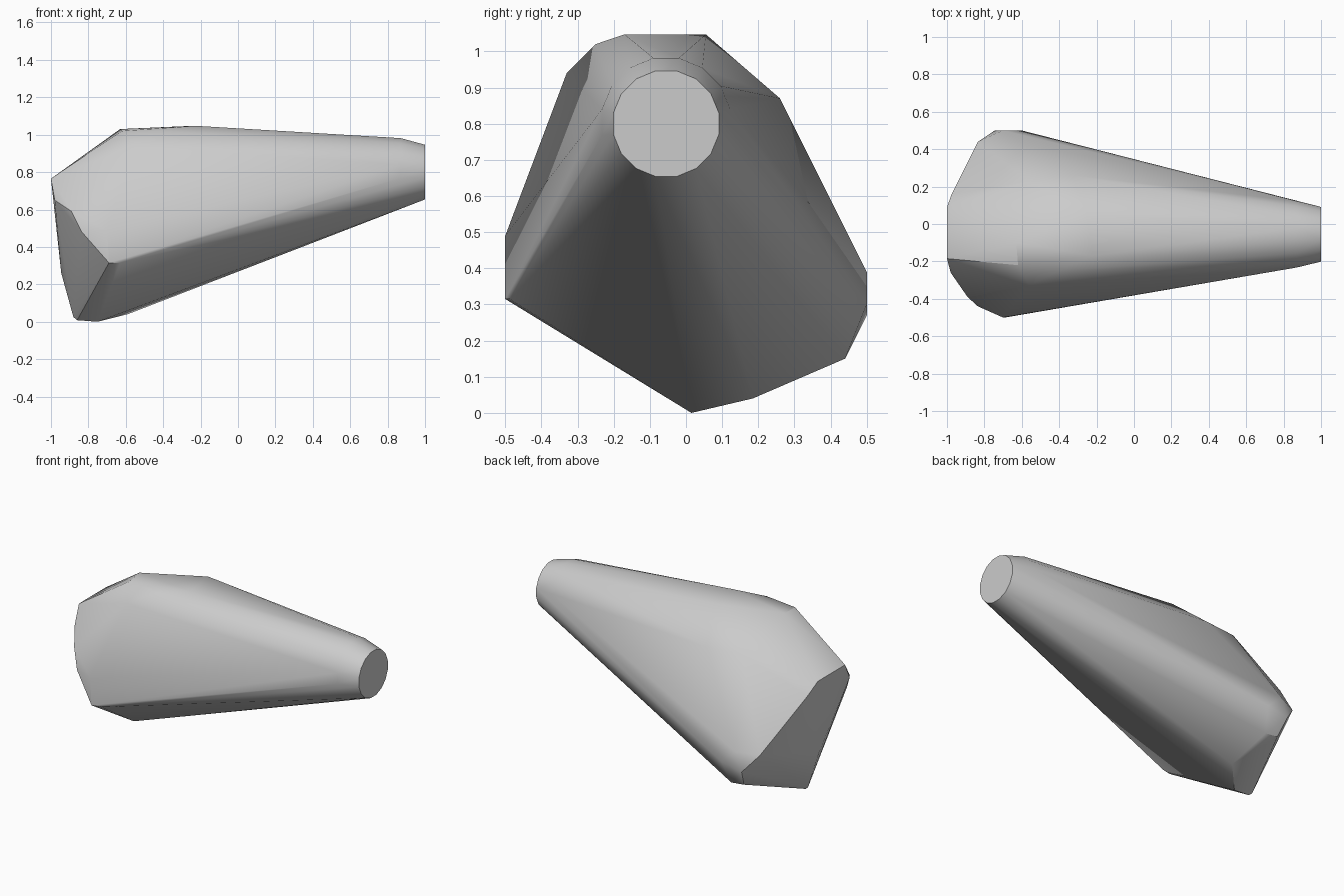
import bpy
import bmesh
from math import cos, sin, pi, radians

cube = bpy.data.objects.get("Cube")
if cube:
    bpy.data.objects.remove(cube)

GREY = (0.6, 0.6, 0.6, 1)
mat = bpy.data.materials.new("stone_grey")
mat.use_nodes = True
mat.diffuse_color = GREY
mat.node_tree.nodes["Principled BSDF"].inputs["Base Color"].default_value = GREY


def ring(x, y, z, r, sides=16):
    """Circle of points facing along x."""
    return [(x, y + r * cos(2 * pi * (i + .5) / sides), z + r * sin(2 * pi * (i + .5) / sides))
            for i in range(sides)]


# Top ridge of the wide end
top = [(-.25, .055, 1.047), (-.22, -.17, 1.047), (-.63, -.1, 1.03),
       (-.62, -.22, 1.02), (-.4, -.25, 1.02), (-.56, -.33, .94),
       (-.33, .26, .87), (-.56, .23, .875)]
# Blunt end
blunt = [(-1, .09, .765), (-1, -.185, .765), (-.975, .16, .69),
         (-.98, -.26, .65), (-.945, 0, .26)]
# Back corner
back = [(-.835, .44, .38), (-.745, .5, .27), (-.7, .5, .39),
        (-.6, .5, .3), (-.63, .44, .15), (-.72, .44, .16)]
# Front corner
front = [(-.89, -.39, .59), (-.835, -.44, .48), (-.7, -.5, .49),
         (-.69, -.5, .315), (-.63, -.487, .315)]
# Underside keel
keel = [(-.75, .015, 0), (-.86, .015, .008), (-.88, .02, .025), (-.59, .185, .04)]
# Round narrow tip with a bevelled rim
tip = ring(1, -.055, .8, .149) + ring(.87, -.055, .804, .181)

# Wrap all the corners in one convex shell
bm = bmesh.new()
for p in top + blunt + back + front + keel + tip:
    bm.verts.new(p)
hull = bmesh.ops.convex_hull(bm, input=bm.verts)
loose = {g for g in hull["geom_interior"] + hull["geom_unused"]
         if isinstance(g, bmesh.types.BMVert)}
bmesh.ops.delete(bm, geom=list(loose), context="VERTS")
bmesh.ops.dissolve_limit(bm, angle_limit=radians(1), verts=bm.verts, edges=bm.edges)
bmesh.ops.recalc_face_normals(bm, faces=bm.faces)
mesh = bpy.data.meshes.new("tapered_shell")
bm.to_mesh(mesh)
bm.free()
mesh.materials.append(mat)

shell = bpy.data.objects.new("tapered_shell", mesh)
bpy.context.collection.objects.link(shell)
bpy.ops.object.select_all(action="DESELECT")
bpy.context.view_layer.objects.active = shell
shell.select_set(True)
bpy.ops.object.shade_smooth_by_angle(angle=radians(30))
